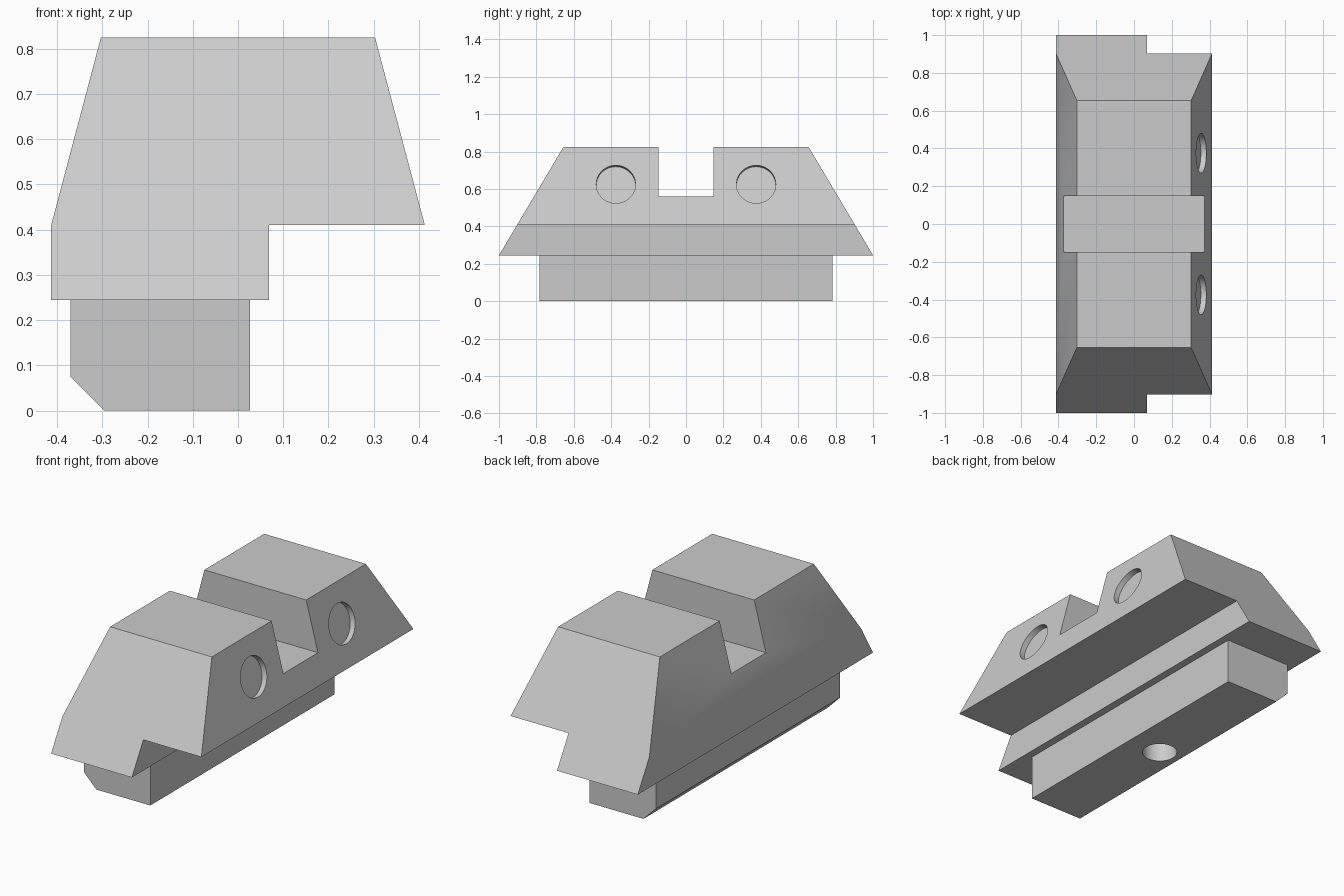
import bpy
import bmesh
import math
from mathutils import Vector

cube = bpy.data.objects.get("Cube")
if cube:
    bpy.data.objects.remove(cube, do_unlink=True)

# Single plain grey finish
grey = bpy.data.materials.new("plain grey")
grey.use_nodes = True
colour = (0.6, 0.6, 0.6, 1)
grey.diffuse_color = colour
grey.node_tree.nodes["Principled BSDF"].inputs["Base Color"].default_value = colour

BASE_Z, STEP_Z, TOP_Z = 0.245, 0.41, 0.825


def add_object(name, bm):
    bmesh.ops.recalc_face_normals(bm, faces=bm.faces)
    mesh = bpy.data.meshes.new(name)
    bm.to_mesh(mesh)
    bm.free()
    mesh.materials.append(grey)
    obj = bpy.data.objects.new(name, mesh)
    bpy.context.collection.objects.link(obj)
    return obj


def extrude_profile(name, profile, half_length):
    """Sweep an x/z profile along y; half_length gives the end position at each z."""
    bm = bmesh.new()
    ends = [[bm.verts.new((x, side * half_length(z), z)) for x, z in profile]
            for side in (-1, 1)]
    for end in ends:
        bm.faces.new(end)
    for i in range(len(profile)):
        j = (i + 1) % len(profile)
        bm.faces.new((ends[0][i], ends[0][j], ends[1][j], ends[1][i]))
    return add_object(name, bm)


def cylinder(name, centre, axis, radius, depth):
    bm = bmesh.new()
    bmesh.ops.create_cone(bm, cap_ends=True, segments=64, radius1=radius,
                          radius2=radius, depth=depth)
    obj = add_object(name, bm)
    obj.location = centre
    obj.rotation_euler = Vector(axis).to_track_quat("Z", "Y").to_euler()
    return obj


def cut(target, cutter):
    cutter.hide_render = True
    mod = target.modifiers.new("cut", "BOOLEAN")
    mod.operation, mod.solver, mod.object = "DIFFERENCE", "EXACT", cutter
    bpy.context.view_layer.objects.active = target
    bpy.ops.object.modifier_apply(modifier=mod.name)
    bpy.data.objects.remove(cutter, do_unlink=True)


# Tapered body with a stepped underside and raked ends
body = extrude_profile(
    "jaw_body",
    [(-0.413, BASE_Z), (0.068, BASE_Z), (0.068, STEP_Z), (0.413, STEP_Z),
     (0.303, TOP_Z), (-0.303, TOP_Z), (-0.413, STEP_Z)],
    lambda z: 1 - (z - BASE_Z) * 0.345 / (TOP_Z - BASE_Z))

# Cross slot through the top
cut(body, extrude_profile("slot_cutter", [(-1, 0.56), (1, 0.56), (1, 1), (-1, 1)],
                          lambda z: 0.147))

# Two shallow round recesses square to the sloping side
normal = Vector((TOP_Z - STEP_Z, 0, 0.11)).normalized()
for y in (-0.375, 0.375):
    cut(body, cylinder("recess_cutter", Vector((0.356, y, 0.625)), normal, 0.105, 0.06))

# Tongue below with one chamfered lower edge and a central hole
tongue = extrude_profile(
    "tongue",
    [(-0.37, BASE_Z), (-0.37, 0.075), (-0.295, 0), (0.026, 0), (0.026, BASE_Z)],
    lambda z: 0.783)
cut(tongue, cylinder("hole_cutter", (-0.172, 0, 0.1), (0, 0, 1), 0.088, 0.6))

for obj in (body, tongue):
    bpy.ops.object.select_all(action="DESELECT")
    obj.select_set(True)
    bpy.context.view_layer.objects.active = obj
    bpy.ops.object.shade_smooth_by_angle(angle=math.radians(30))
